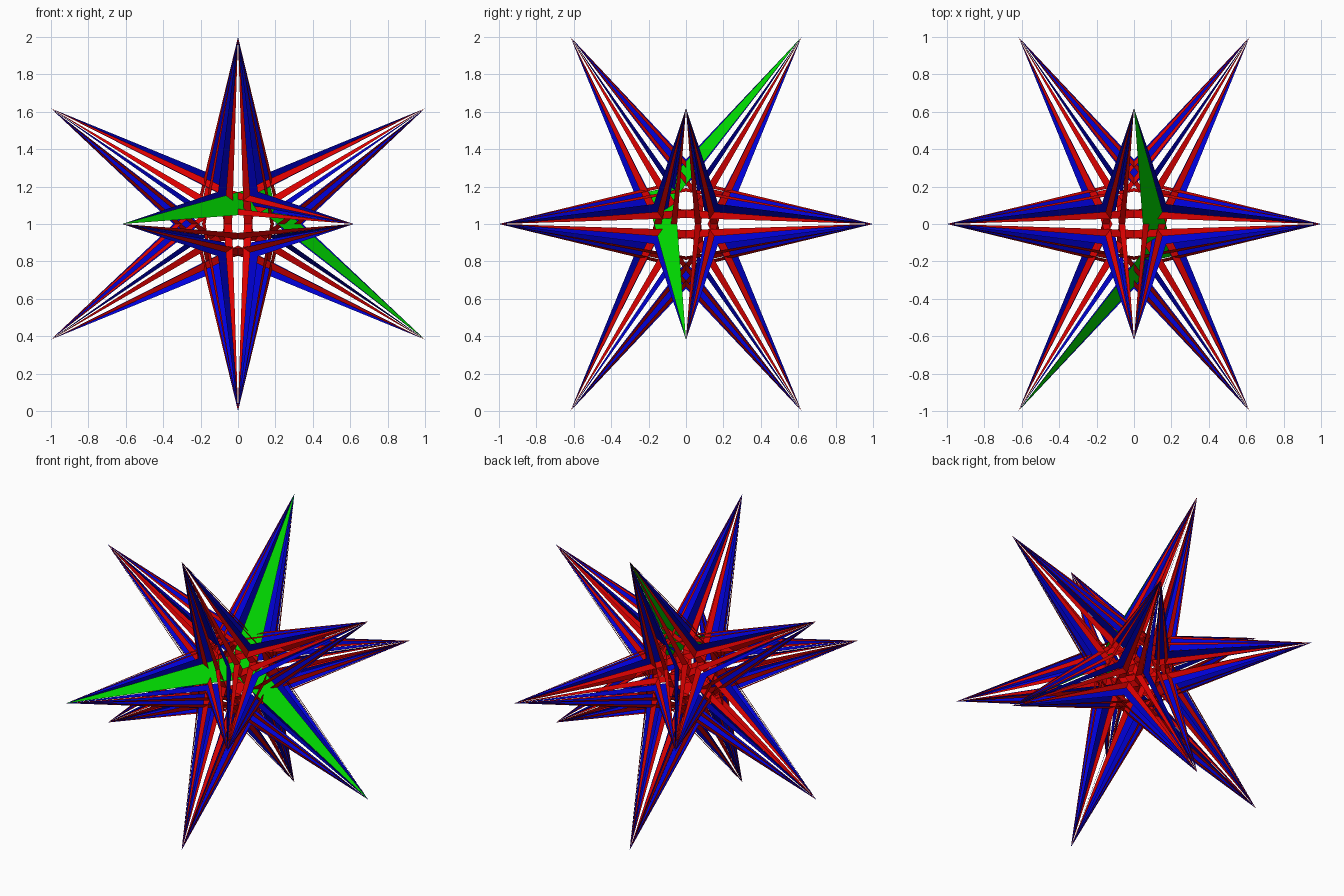
import bpy
import bmesh
import math
from itertools import combinations
from mathutils import Vector

cube = bpy.data.objects.get("Cube")
if cube:
    bpy.data.objects.remove(cube, do_unlink=True)

G = (math.sqrt(5) - 1) / 2      # 0.618
CENTRE = Vector((0, 0, 1))
ARM = 4.1                       # half angle of a star arm, degrees
SLIT = 1.7                      # half angle of the slit in an arm, degrees
FIN_OUT, FIN_IN = 0.345, 0.20   # distances of the fin corners from the centre


def material(name, rgb):
    m = bpy.data.materials.new(name)
    m.use_nodes = True
    m.diffuse_color = (*rgb, 1)
    m.node_tree.nodes["Principled BSDF"].inputs["Base Color"].default_value = (*rgb, 1)
    return m


red = material("red", (0.72, 0.0, 0.0))
blue = material("blue", (0.0, 0.0, 0.72))
green = material("green", (0.0, 0.72, 0.0))


def cyclic(a, b, c):
    """The three cyclic orders of a point."""
    return [Vector((a, b, c)), Vector((c, a, b)), Vector((b, c, a))]


signs = (1, -1)
# Twelve spike tips and the twenty directions the stars look in
tips = [p for s in signs for t in signs for p in cyclic(0, s * G, t)]
normals = [Vector((a, b, c)) for a in signs for b in signs for c in signs]
normals += [p for s in signs for t in signs for p in cyclic(s * G, 0, t * (1 + G))]


def star_arms(n):
    """Centre and three tips of a star, counter-clockwise seen from outside."""
    arms = [t for t in tips if abs(t.dot(n) - G * G) < 0.01]
    c = sum(arms, Vector()) / 3
    u = (arms[0] - c).normalized()
    w = n.normalized().cross(u)
    arms.sort(key=lambda p: math.atan2((p - c).dot(w), (p - c).dot(u)))
    return c, arms


def notches(c, arms, half_angle):
    """Inner corners of a star; number i lies between arms i and i + 1."""
    d = math.tan(math.radians(30)) - math.tan(math.radians(30 - half_angle))
    return [c - d * (arms[(i + 2) % 3] - c).normalized() for i in range(3)]


def add_face(bm, pts):
    bm.faces.new([bm.verts.new(p + CENTRE) for p in pts])


def finish(name, bm, mat):
    bmesh.ops.remove_doubles(bm, verts=bm.verts, dist=1e-5)
    me = bpy.data.meshes.new(name)
    bm.to_mesh(me)
    bm.free()
    me.materials.append(mat)
    ob = bpy.data.objects.new(name, me)
    bpy.context.collection.objects.link(ob)


# Three-armed stars: slit frames, and one closed plate
frames, plate = bmesh.new(), bmesh.new()
for n in normals:
    c, arms = star_arms(n)
    outer = notches(c, arms, ARM)
    inner = notches(c, arms, SLIT)
    solid = (n - Vector((1, -1, 1))).length < 0.01
    for i in range(3):
        j = (i + 1) % 3
        if solid:
            add_face(plate, [c, arms[i], outer[i]])
            add_face(plate, [c, outer[i], arms[j]])
        else:
            add_face(frames, [arms[i], outer[i], inner[i]])
            add_face(frames, [outer[i], arms[j], inner[i]])

# Boomerang fins joining each pair of neighbouring tips
fins = bmesh.new()
for a, b in combinations(tips, 2):
    if (a - b).length < 1.3:
        m = (a + b).normalized()
        add_face(fins, [a, FIN_OUT * m, FIN_IN * m])
        add_face(fins, [b, FIN_IN * m, FIN_OUT * m])

finish("star_frames", frames, red)
finish("solid_star_plate", plate, green)
finish("spike_fins", fins, blue)
